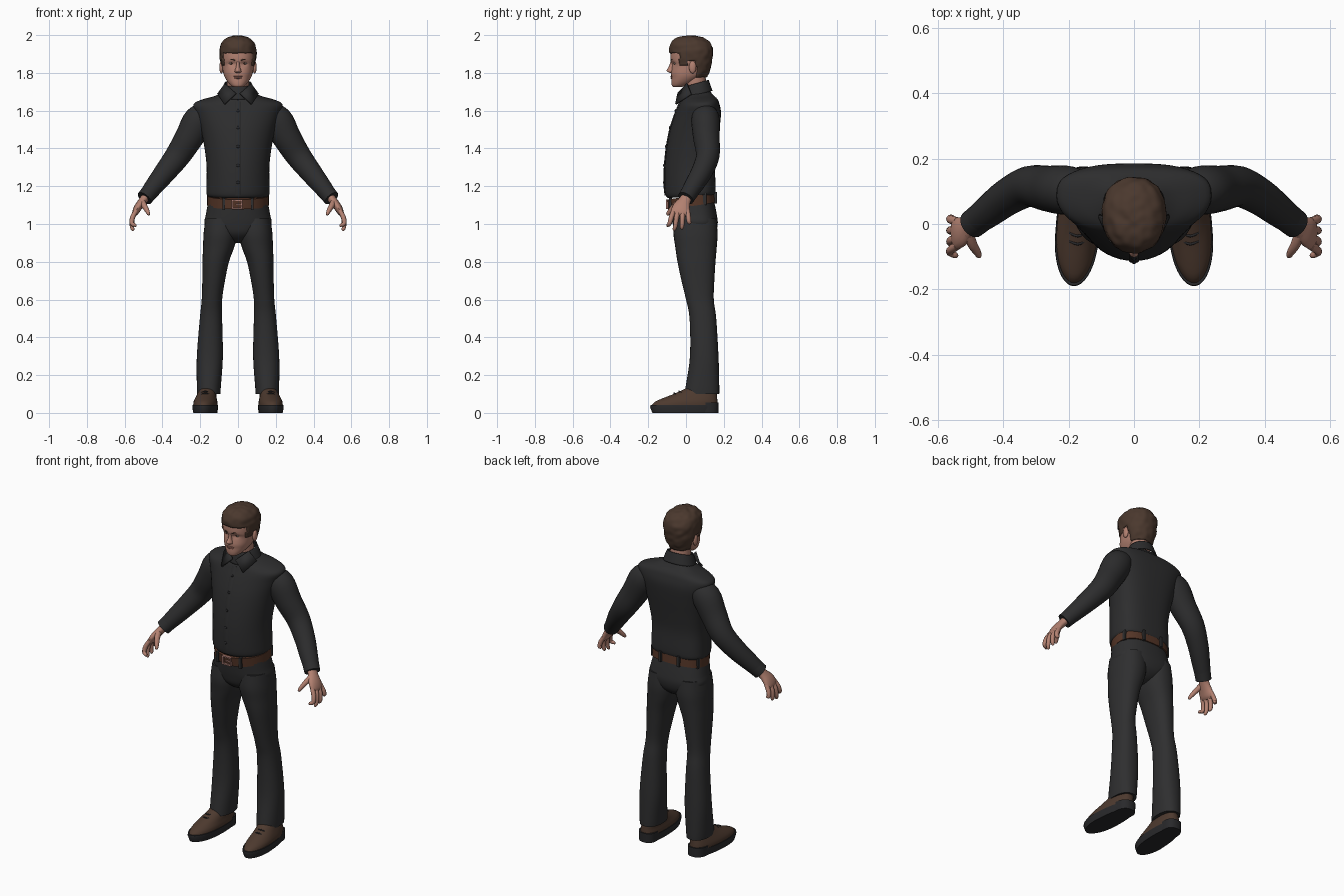
import bpy, bmesh, math
from mathutils import Vector, noise


def material(name, r, g, b):
    m = bpy.data.materials.new(name)
    m.diffuse_color = (r, g, b, 1)
    return m


SKIN = material("skin", 0.45, 0.22, 0.165)
HAIR = material("brown hair", 0.07, 0.04, 0.027)
SHIRT = material("black shirt", 0.026, 0.026, 0.027)
PANTS = material("charcoal trousers", 0.028, 0.028, 0.029)
BELT = material("belt leather", 0.09, 0.036, 0.02)
SHOE = material("shoe leather", 0.075, 0.042, 0.028)
SOLE = material("dark sole", 0.022, 0.022, 0.024)
BUCKLE = material("buckle metal", 0.40, 0.20, 0.17)
EYE = material("eye white", 0.45, 0.36, 0.32)
LIPS = material("lips", 0.34, 0.14, 0.11)


def finish(name, bm, mat, mirror=False, angle=50):
    bmesh.ops.recalc_face_normals(bm, faces=bm.faces)
    me = bpy.data.meshes.new(name)
    bm.to_mesh(me)
    bm.free()
    me.materials.append(mat)
    me.shade_smooth()
    me.set_sharp_from_angle(angle=math.radians(angle))
    ob = bpy.data.objects.new(name, me)
    bpy.context.collection.objects.link(ob)
    if mirror:
        ob.modifiers.new("Mirror", 'MIRROR')
    return ob


def spline(rows, k):
    """Catmull-Rom interpolation of rows of numbers."""
    out = []
    for i in range(len(rows) - 1):
        p0, p1, p2, p3 = rows[max(i - 1, 0)], rows[i], rows[i + 1], rows[min(i + 2, len(rows) - 1)]
        for j in range(k):
            t = j / k
            out.append([b + 0.5 * t * (c - a + t * (2 * a - 5 * b + 4 * c - d + t * (3 * (b - c) + d - a)))
                        for a, b, c, d in zip(p0, p1, p2, p3)])
    return out + [list(rows[-1])]


def skin_rings(rings, caps=True):
    bm = bmesh.new()
    vs = [[bm.verts.new(p) for p in r] for r in rings]
    n = len(vs[0])
    for a, b in zip(vs, vs[1:]):
        for i in range(n):
            bm.faces.new((a[i], a[(i + 1) % n], b[(i + 1) % n], b[i]))
    if caps:
        bm.faces.new(vs[0][::-1])
        bm.faces.new(vs[-1])
    return bm


def power(v, e):
    return math.copysign(abs(v) ** e, v)


def stack(rows, k=4, n=32, mid=0.5, nf=2.0, nb=2.0, tilt=0.0, shear=0.0, caps=True):
    """Horizontal rings from rows of (z, centre x, half width, front y, back y)."""
    rings = []
    for z, cx, rx, yf, yb in spline(rows, k):
        ym = yf + mid * (yb - yf)
        ring = []
        for i in range(n):
            a = 2 * math.pi * i / n
            c, s = math.cos(a), math.sin(a)
            e = 2 / (nf if s < 0 else nb)
            y = ym + (ym - yf if s < 0 else yb - ym) * power(s, e)
            ring.append((cx + rx * power(c, e) + shear * y, y, z + tilt * (y - 0.03)))
        rings.append(ring)
    return skin_rings(rings, caps)


def tube(rows, k=4, n=16):
    """Rings across a path, rows of (x, y, z, half width, half depth along y)."""
    pts = spline(rows, k)
    rings = []
    for i, (x, y, z, a, b) in enumerate(pts):
        t = (Vector(pts[min(i + 1, len(pts) - 1)][:3]) - Vector(pts[max(i - 1, 0)][:3])).normalized()
        u = Vector((0, 1, 0))
        u = (u - u.dot(t) * t).normalized()
        v = t.cross(u)
        rings.append([Vector((x, y, z)) + v * a * math.cos(q) + u * b * math.sin(q)
                      for q in (2 * math.pi * j / n for j in range(n))])
    return skin_rings(rings)


def blob(name, loc, size, mat, mirror=False):
    bm = bmesh.new()
    bmesh.ops.create_uvsphere(bm, u_segments=16, v_segments=10, radius=1)
    for v in bm.verts:
        v.co = Vector([l + c * s for l, c, s in zip(loc, v.co, size)])
    return finish(name, bm, mat, mirror)


def box(name, loc, size, mat, mirror=False):
    bm = bmesh.new()
    bmesh.ops.create_cube(bm, size=1)
    for v in bm.verts:
        v.co = Vector([l + c * s for l, c, s in zip(loc, v.co, size)])
    return finish(name, bm, mat, mirror, 30)


# Shirt body
torso = [(1.145, 0, .158, -.095, .148), (1.16, 0, .167, -.107, .156), (1.2, 0, .167, -.112, .157),
         (1.3, 0, .166, -.112, .153), (1.4, 0, .177, -.103, .164), (1.5, 0, .197, -.085, .178),
         (1.58, 0, .222, -.06, .185), (1.63, 0, .236, -.04, .176), (1.655, 0, .19, -.03, .165),
         (1.675, 0, .12, -.018, .145), (1.70, 0, .07, 0, .125)]
finish("shirt_body", stack(torso, n=48, mid=.58, nf=2.0, nb=2.8, tilt=.06), SHIRT)
front = [(0, r[3] - .001, r[0] - .008, .016, .005) for r in torso[1:9]]
finish("shirt_placket", tube(front, n=8), SHIRT)
for z, y in ((1.22, -.118), (1.31, -.117), (1.41, -.107), (1.51, -.086), (1.60, -.056)):
    blob("shirt_button", (0, y, z), (.008, .004, .008), SOLE)

# Collar band and flaps
finish("collar_band", stack([(1.675, 0, .095, -.03, .14), (1.715, 0, .082, -.022, .127), (1.738, 0, .072, -.015, .12)],
                            mid=.55, tilt=.28, caps=False), SHIRT).modifiers.new("Thickness", 'SOLIDIFY').thickness = .006
bm = bmesh.new()
bm.faces.new([bm.verts.new(p) for p in ((.008, -.038, 1.69), (.065, .01, 1.74), (.105, .03, 1.685), (.068, -.05, 1.632))])
flap = finish("collar_flap", bm, SHIRT, True)
flap.modifiers.new("Thickness", 'SOLIDIFY').thickness = .01

# Sleeves and cuffs
finish("sleeve", tube([(.15, .10, 1.585, .055, .06), (.205, .103, 1.55, .082, .075), (.26, .108, 1.455, .075, .07),
                       (.32, .115, 1.36, .067, .062), (.385, .083, 1.275, .058, .056), (.44, .042, 1.205, .05, .05),
                       (.49, .003, 1.142, .041, .042)], n=24), SHIRT, True)
finish("cuff", tube([(.461, .026, 1.178, .045, .046), (.495, -.001, 1.136, .043, .044)], 2, 24), SHIRT, True)

# Hands
finish("palm", tube([(.475, .015, 1.16, .024, .03), (.502, -.006, 1.125, .022, .032), (.528, -.024, 1.09, .021, .046),
                     (.544, -.03, 1.06, .017, .05), (.55, -.032, 1.045, .009, .042)]), SKIN, True)
fingers = {"index_finger": (-.066, (.545, -.096, .985)), "middle_finger": (-.042, (.557, -.062, .963)),
           "ring_finger": (-.017, (.558, -.022, .97)), "little_finger": (.008, (.555, .02, 1.0))}
for name, (y, tip) in fingers.items():
    x, ty, z = tip
    finish(name, tube([(.54, y, 1.07, .012, .013), (.558, .6 * y + .4 * ty, 1.035, .013, .013),
                       (.562, .3 * y + .7 * ty, .5 * z + .51, .0115, .0115), (x, ty, z + .008, .009, .009),
                       (x - .001, ty, z, .003, .003)], 3, 12), SKIN, True)
finish("thumb", tube([(.508, -.025, 1.12, .017, .018), (.495, -.06, 1.095, .015, .016), (.481, -.083, 1.07, .012, .013),
                      (.473, -.097, 1.052, .008, .009), (.471, -.1, 1.048, .003, .003)], 3, 12), SKIN, True)

# Belt, loops and buckle
finish("belt", stack([(1.095, 0, .163, -.094, .156), (1.148, 0, .163, -.1, .152)], 2, 48, .58, 2, 2.6, .14), BELT)
for x, y in ((.075, -.082), (.15, .1), (.06, .155)):
    box("belt_loop", (x, y, 1.122 + .14 * (y - .03)), (.014, .018, .062), PANTS, True)
for dx in (-.026, .026):
    box("buckle_side", (dx - .005, -.1, 1.105), (.008, .012, .052), BUCKLE)
for dz in (-.022, .022):
    box("buckle_bar", (-.005, -.1, 1.105 + dz), (.056, .012, .008), BUCKLE)
box("buckle_pin", (.005, -.1, 1.105), (.034, .012, .007), BUCKLE)

# Trousers
finish("trouser_seat", stack([(1.115, 0, .158, -.085, .15), (1.05, 0, .17, -.078, .163), (1.0, 0, .176, -.07, .168),
                              (.95, 0, .13, -.056, .155), (.915, 0, .06, -.02, .12), (.90, 0, .02, .02, .08)],
                             n=40, mid=.55, nf=2.2, nb=2.5), PANTS)
finish("trouser_leg", stack([(1.03, .09, .082, -.06, .16), (.95, .093, .089, -.066, .167), (.88, .102, .083, -.057, .163),
                             (.8, .118, .07, -.045, .156), (.7, .129, .06, -.024, .15), (.6, .138, .054, 0, .147),
                             (.5, .143, .059, .019, .16), (.3, .149, .069, .021, .172), (.15, .154, .064, .0, .176),
                             (.10, .155, .061, -.008, .176)], nf=2.2, nb=2.3), PANTS, True)

# Shoes
finish("shoe_sole", stack([(0, .172, .062, -.178, .165), (.03, .172, .067, -.19, .17), (.042, .172, .066, -.188, .17)],
                          1, 40, .42, 2, 2.5, shear=-.06), SOLE, True)
finish("shoe_heel", stack([(0, .172, .052, .04, .172), (.055, .172, .053, .05, .173)], 1, 24, .5, 3, 2.5, shear=-.06), SOLE, True)
finish("shoe_upper", stack([(.036, .172, .063, -.184, .168), (.058, .172, .062, -.165, .167), (.078, .171, .056, -.122, .165),
                            (.098, .168, .05, -.07, .163), (.118, .165, .045, -.025, .16), (.135, .163, .042, .01, .155)],
                           3, 40, .45, 2, 2.5, shear=-.06), SHOE, True)
for y, z in ((-.06, .104), (-.035, .114)):
    finish("shoe_lace", tube([(.15, y + .008, z - .008, .004, .004), (.172, y - .002, z, .004, .004),
                              (.196, y + .008, z - .008, .004, .004)], 3, 8), SOLE, True)

# Neck and head, with shallow eye sockets
finish("neck", tube([(0, .07, 1.63, .066, .062), (0, .057, 1.70, .058, .056), (0, .045, 1.80, .058, .056)], n=24), SKIN)
bm = stack([(1.724, 0, .02, -.066, -.03), (1.732, 0, .036, -.074, .0), (1.75, 0, .053, -.077, .04), (1.775, 0, .069, -.077, .08),
            (1.80, 0, .078, -.079, .105), (1.84, 0, .085, -.073, .122), (1.868, 0, .088, -.081, .126),
            (1.92, 0, .09, -.078, .128), (1.96, 0, .076, -.055, .11), (1.98, 0, .05, -.02, .08)], 4, 48, .52, 2.2, 2.2)
for v in bm.verts:
    d = math.hypot((abs(v.co.x) - .034) / .022, (v.co.z - 1.85) / .014)
    if v.co.y < -.02 and d < 1:
        v.co.y += .008 * (1 - d * d)
finish("head", bm, SKIN)
finish("nose", stack([(1.862, 0, .008, -.081, -.05), (1.835, 0, .010, -.09, -.05), (1.815, 0, .016, -.102, -.05),
                      (1.806, 0, .018, -.099, -.05), (1.80, 0, .012, -.084, -.05)], 3, 16), SKIN)
blob("ear", (.088, .035, 1.83), (.011, .019, .033), SKIN, True)
blob("eyeball", (.034, -.058, 1.85), (.013, .006, .006), EYE, True)
blob("iris", (.034, -.0625, 1.85), (.005, .003, .005), HAIR, True)
finish("eyebrow", tube([(.014, -.079, 1.866, .003, .003), (.034, -.073, 1.872, .004, .003),
                        (.055, -.056, 1.867, .002, .003)], 3, 8), HAIR, True)
blob("upper_lip", (0, -.074, 1.781), (.024, .009, .004), LIPS)
blob("lower_lip", (0, -.073, 1.773), (.02, .009, .005), LIPS)


# Hair: shell over the skull, trimmed along a stepped hairline
def hairline(y):
    return 1.905 if y < -.035 else 1.842 if y < .012 else 1.862 if y < .055 else 1.775


bm = stack([(1.765, 0, .06, -.05, .108), (1.80, 0, .077, -.06, .122), (1.84, 0, .09, -.07, .134), (1.88, 0, .096, -.083, .141),
            (1.92, 0, .097, -.088, .142), (1.955, 0, .088, -.082, .13), (1.98, 0, .065, -.06, .105),
            (1.994, 0, .035, -.025, .07), (1.997, 0, .008, .01, .035)], 5, 56, .52, 2.2, 2.2)
bmesh.ops.delete(bm, geom=[f for f in bm.faces if f.calc_center_median().z < hairline(f.calc_center_median().y)],
                 context='FACES')
for v in bm.verts:
    out = (v.co - Vector((0, .03, 1.87))).normalized()
    v.co += out * .005 * noise.noise(v.co * 35)
finish("hair", bm, HAIR).modifiers.new("Thickness", 'SOLIDIFY').thickness = .014
